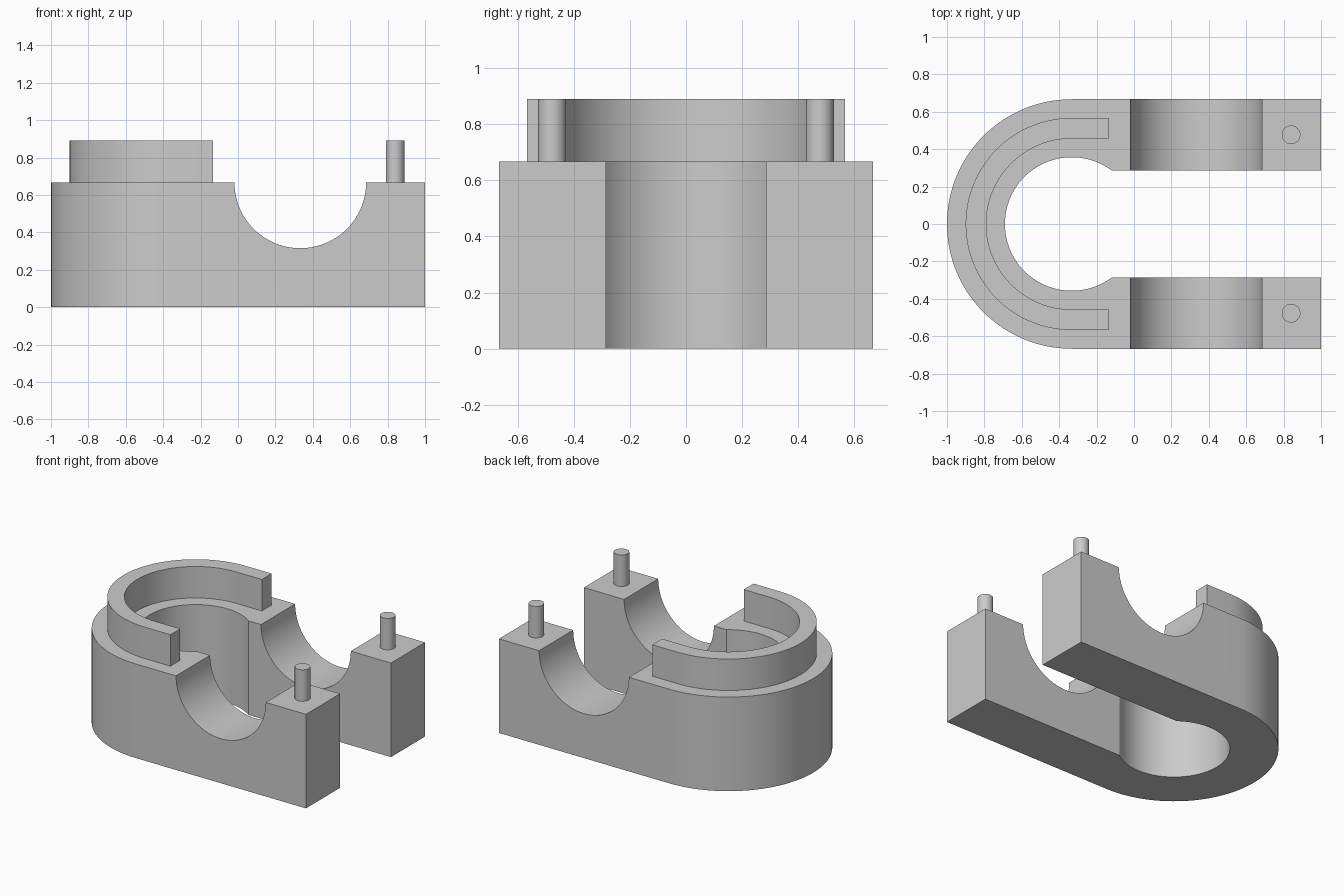
import bpy, bmesh
from math import sin, cos, pi, asin
from mathutils import Vector

if "Cube" in bpy.data.objects:
    bpy.data.objects.remove(bpy.data.objects["Cube"])

BODY_TOP, TOP = 0.667, 0.89
BEND_X = -0.333          # centre of the rounded end
SADDLE_X, SADDLE_R = 0.333, 0.352

grey = bpy.data.materials.new("light_grey")
grey.use_nodes = True
grey.diffuse_color = (0.6, 0.6, 0.6, 1)
grey.node_tree.nodes["Principled BSDF"].inputs["Base Color"].default_value = (0.6, 0.6, 0.6, 1)


def arc(cx, cy, r, start, end, steps):
    angles = [start + (end - start) * i / steps for i in range(steps + 1)]
    return [(cx + r * cos(a), cy + r * sin(a)) for a in angles]


def prism(name, points, to_3d, direction):
    """Extrude a flat outline along a direction."""
    bm = bmesh.new()
    face = bm.faces.new([bm.verts.new(to_3d(u, v)) for u, v in points])
    ext = bmesh.ops.extrude_face_region(bm, geom=[face], use_keep_orig=True)
    moved = [g for g in ext["geom"] if isinstance(g, bmesh.types.BMVert)]
    bmesh.ops.translate(bm, verts=moved, vec=Vector(direction))
    bmesh.ops.recalc_face_normals(bm, faces=bm.faces)
    mesh = bpy.data.meshes.new(name)
    bm.to_mesh(mesh)
    bm.free()
    mesh.materials.append(grey)
    obj = bpy.data.objects.new(name, mesh)
    bpy.context.collection.objects.link(obj)
    return obj


def activate(obj):
    bpy.ops.object.select_all(action='DESELECT')
    obj.select_set(True)
    bpy.context.view_layer.objects.active = obj


def upright(name, points, z0, z1):
    return prism(name, points, lambda u, v: (u, v, z0), (0, 0, z1 - z0))


# U-shaped body: round outside, keyhole slot inside
slot, bore = 0.285, 0.357
mouth = asin(slot / bore)
outline = ([(1, -BODY_TOP)] + [(1, -slot)]
           + arc(BEND_X, 0, bore, -mouth, mouth - 2 * pi, 72)
           + [(1, slot), (1, BODY_TOP)]
           + arc(BEND_X, 0, BODY_TOP, pi / 2, 3 * pi / 2, 64))
body = upright("clamp_body", outline, 0, BODY_TOP)

# Half-round saddle cut across both arms
cutter = prism("saddle_cutter", arc(SADDLE_X, BODY_TOP, SADDLE_R, pi, 2 * pi, 48)
               + [(SADDLE_X + SADDLE_R, 1), (SADDLE_X - SADDLE_R, 1)],
               lambda u, v: (u, -1, v), (0, 2, 0))
cutter.hide_render = True
cut = body.modifiers.new("saddle", 'BOOLEAN')
cut.operation, cut.solver, cut.object = 'DIFFERENCE', 'EXACT', cutter
activate(body)
bpy.ops.object.modifier_apply(modifier=cut.name)
bpy.data.objects.remove(cutter)

# Raised U-shaped rim on the rounded end
rim_out, rim_in, rim_end = 0.567, 0.457, -0.133
rim = upright("raised_rim",
              [(rim_end, rim_out)] + arc(BEND_X, 0, rim_out, pi / 2, 3 * pi / 2, 64)
              + [(rim_end, -rim_out), (rim_end, -rim_in)]
              + arc(BEND_X, 0, rim_in, 3 * pi / 2, pi / 2, 64) + [(rim_end, rim_in)],
              BODY_TOP, TOP)

# Locating pin on each arm
pins = [upright(name, arc(0.84, y, 0.05, 0, 2 * pi, 32)[:-1], BODY_TOP, TOP)
        for name, y in (("right_pin", -0.477), ("left_pin", 0.477))]

for obj in [body, rim] + pins:
    activate(obj)
    bpy.ops.object.shade_smooth_by_angle(angle=pi / 6)
